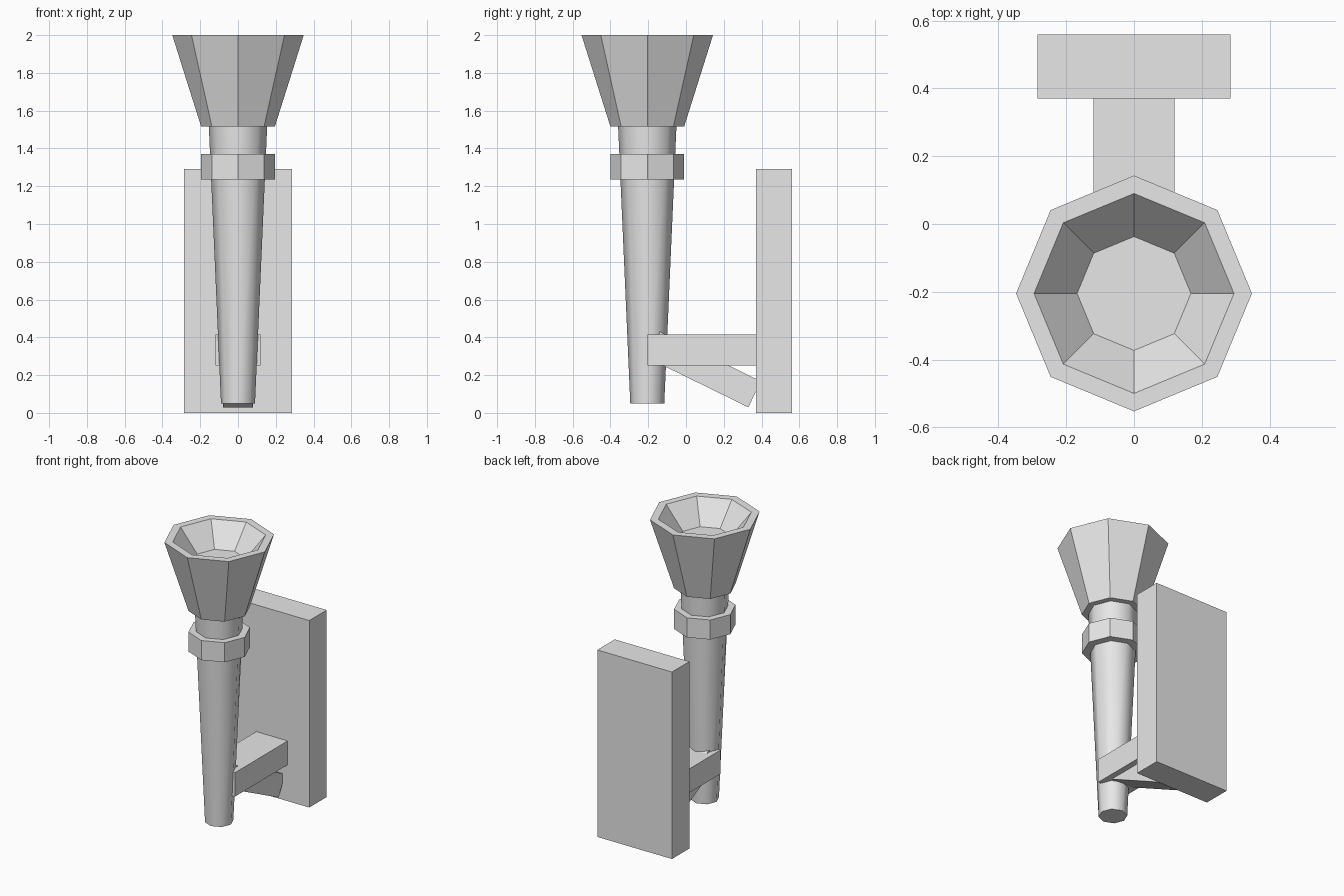
import bpy, bmesh, math
from mathutils import Matrix

if "Cube" in bpy.data.objects:
    bpy.data.objects.remove(bpy.data.objects["Cube"])

grey = bpy.data.materials.new("plain_grey")
grey.diffuse_color = (0.8, 0.8, 0.8, 1)
grey.use_nodes = True
grey.node_tree.nodes["Principled BSDF"].inputs["Base Color"].default_value = grey.diffuse_color

CY = -0.205   # torch axis
SIDES = 8


def finish(name, bm):
    bmesh.ops.recalc_face_normals(bm, faces=bm.faces)
    me = bpy.data.meshes.new(name)
    bm.to_mesh(me)
    bm.free()
    me.materials.append(grey)
    ob = bpy.data.objects.new(name, me)
    bpy.context.collection.objects.link(ob)
    return ob


def turned(name, profile):
    """Capped octagonal lathe of (radius, z) points around the torch axis."""
    bm = bmesh.new()
    rings = []
    for r, z in profile:
        rings.append([bm.verts.new((r * math.cos(i * math.tau / SIDES),
                                    CY + r * math.sin(i * math.tau / SIDES), z))
                      for i in range(SIDES)])
    for a, b in zip(rings, rings[1:]):
        for i in range(SIDES):
            j = (i + 1) % SIDES
            bm.faces.new((a[i], a[j], b[j], b[i]))
    bm.faces.new(rings[0])
    bm.faces.new(rings[-1])
    return finish(name, bm)


def box(name, size, centre, tilt=0):
    bm = bmesh.new()
    m = (Matrix.Translation(centre) @ Matrix.Rotation(tilt, 4, 'X')
         @ Matrix.Diagonal((*size, 1)))
    bmesh.ops.create_cube(bm, size=1, matrix=m)
    return finish(name, bm)


# torch: smooth tapered handle, faceted collar and hollow cup
handle = turned("handle", [(0.09, 0.05), (0.155, 1.53)])
turned("collar", [(0.195, 1.235), (0.195, 1.37)])
turned("cup", [(0.195, 1.515), (0.348, 2.0), (0.295, 2.0), (0.168, 1.847)])

bpy.context.view_layer.objects.active = handle
handle.select_set(True)
bpy.ops.object.shade_smooth_by_angle(angle=math.radians(60))

# wall bracket: plate, arm and sloping brace
box("wall_plate", (0.57, 0.19, 1.29), (0, 0.465, 0.645))
box("arm", (0.24, 0.58, 0.165), (0, 0.085, 0.333))
box("brace", (0.16, 0.598, 0.153), (0, 0.095, 0.23), math.radians(-26.1))
